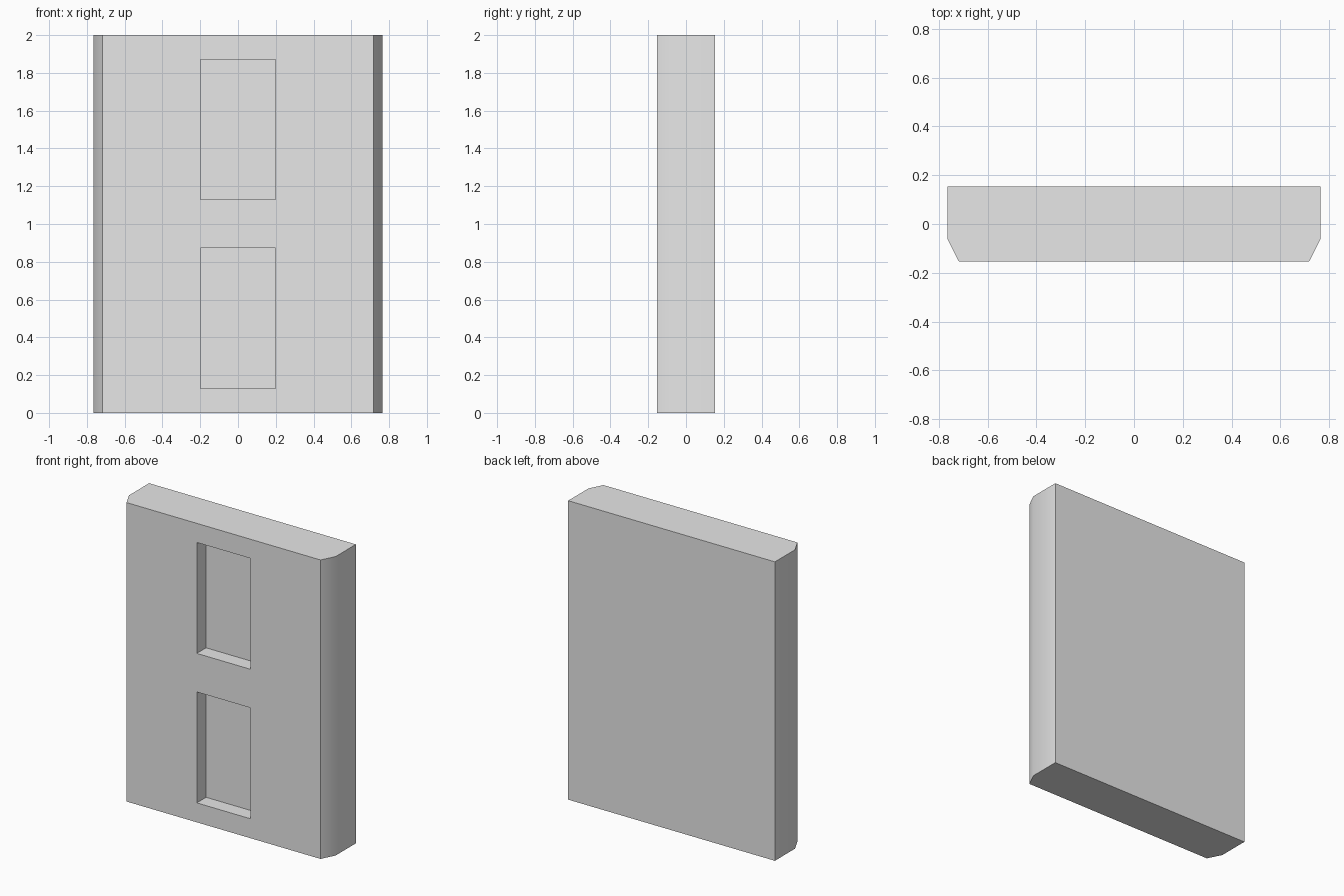
import bpy, bmesh, math

cube = bpy.data.objects.get("Cube")
if cube:
    bpy.data.objects.remove(cube, do_unlink=True)

HALF_W, HALF_D, HEIGHT = 0.765, 0.153, 2.0
CHAMFER_X, CHAMFER_Y = 0.047, 0.093
RECESS_HALF_W, RECESS_DEPTH = 0.198, 0.098
RECESS_SPANS = [(0.13, 0.872), (1.13, 1.872)]

grey = bpy.data.materials.new("light grey")
grey.use_nodes = True
colour = (0.8, 0.8, 0.8, 1)
grey.diffuse_color = colour
grey.node_tree.nodes["Principled BSDF"].inputs["Base Color"].default_value = colour


def prism(name, outline, z0, z1):
    """Extrude a flat outline upward from z0 to z1."""
    bm = bmesh.new()
    base = bm.faces.new([bm.verts.new((x, y, z0)) for x, y in outline])
    top = bmesh.ops.extrude_face_region(bm, geom=[base])["geom"]
    bmesh.ops.translate(bm, vec=(0, 0, z1 - z0),
                        verts=[v for v in top if isinstance(v, bmesh.types.BMVert)])
    bmesh.ops.recalc_face_normals(bm, faces=bm.faces)
    mesh = bpy.data.meshes.new(name)
    bm.to_mesh(mesh)
    bm.free()
    mesh.materials.append(grey)
    obj = bpy.data.objects.new(name, mesh)
    bpy.context.collection.objects.link(obj)
    return obj


# Slab with chamfered front corners
right_half = [(-HALF_W, HALF_D), (-HALF_W, CHAMFER_Y - HALF_D),
              (CHAMFER_X - HALF_W, -HALF_D)]
left_half = [(-x, y) for x, y in reversed(right_half)]
panel = prism("panel", right_half + left_half, 0, HEIGHT)

# Two rectangular recesses in the front
floor_y, outer_y = RECESS_DEPTH - HALF_D, -HALF_D - 0.1
rect = [(-RECESS_HALF_W, outer_y), (RECESS_HALF_W, outer_y),
        (RECESS_HALF_W, floor_y), (-RECESS_HALF_W, floor_y)]
cutters = [prism("recess_cutter", rect, *span) for span in RECESS_SPANS]
bpy.context.view_layer.objects.active = panel
for cutter in cutters:
    cut = panel.modifiers.new("recess", 'BOOLEAN')
    cut.operation, cut.solver, cut.object = 'DIFFERENCE', 'EXACT', cutter
    bpy.ops.object.modifier_apply(modifier=cut.name)
    bpy.data.objects.remove(cutter, do_unlink=True)

# Soft shading across the shallow chamfer edge, sharp elsewhere
bpy.ops.object.select_all(action='DESELECT')
panel.select_set(True)
bpy.ops.object.shade_smooth_by_angle(angle=math.radians(30))
